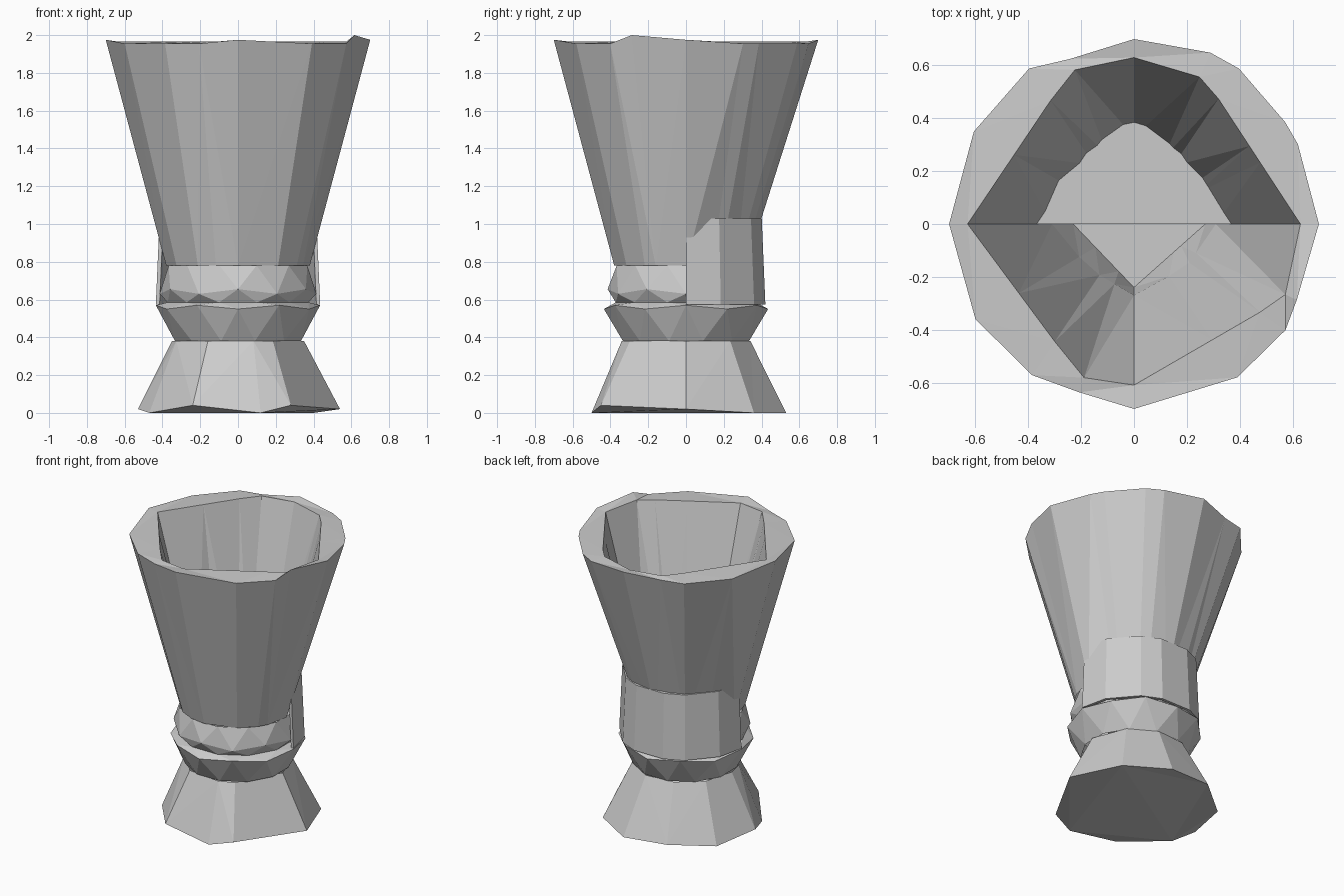
import bpy, bmesh, math
from math import sin, cos, radians, pi, tau

cube = bpy.data.objects.get("Cube")
if cube:
    bpy.data.objects.remove(cube, do_unlink=True)

GREY = (0.6, 0.6, 0.6, 1)
clay = bpy.data.materials.new("plain_grey")
clay.use_nodes = True
clay.diffuse_color = GREY
clay.node_tree.nodes["Principled BSDF"].inputs["Base Color"].default_value = GREY


def loft(name, rings, cap_first=False, cap_last=False):
    """Skin a stack of equal rings of 3D points, flat shaded."""
    bm = bmesh.new()
    loops = [[bm.verts.new(p) for p in ring] for ring in rings]
    n = len(loops[0])
    for a, b in zip(loops, loops[1:]):
        for i in range(n):
            j = (i + 1) % n
            bm.faces.new((a[i], a[j], b[j], b[i]))
    if cap_first:
        bm.faces.new(loops[0][::-1])
    if cap_last:
        bm.faces.new(loops[-1])
    bmesh.ops.triangulate(bm, faces=bm.faces[:])
    mesh = bpy.data.meshes.new(name)
    bm.to_mesh(mesh)
    bm.free()
    mesh.materials.append(clay)
    obj = bpy.data.objects.new(name, mesh)
    bpy.context.collection.objects.link(obj)
    return obj


def polar(deg, r, z):
    return (r * cos(radians(deg)), r * sin(radians(deg)), z)


def reach(corners, deg):
    """Distance from the centre to a polygon's edge in one direction."""
    dx, dy = cos(radians(deg)), sin(radians(deg))
    for (ax, ay), (bx, by) in zip(corners, corners[1:] + corners[:1]):
        ex, ey = bx - ax, by - ay
        det = dx * ey - dy * ex
        if abs(det) > 1e-9:
            t = (ax * ey - ay * ex) / det
            s = (ax * dy - ay * dx) / det
            if t > 0 and -1e-6 <= s <= 1 + 1e-6:
                return t
    return 0.3


# Cup: outer wall, uneven rim, faceted lining and diamond floor in one shell
angles = [0, 26, 34, 56, 66, 90, 111, 124, 150, 180, 211, 236, 252, 270, 304, 325, 335]
lip_r = [.70, .69, .69, .71, .71, .70, .67, .71, .70, .70, .70, .69, .67, .70, .70, .70, .68]
rim_in = [(.63, 0), (.27, .55), (0, .63), (-.24, .58), (-.63, 0), (-.2, -.58), (0, -.61), (.57, -.28)]
wall_in = [(.31, 0), (.2, .18), (0, .33), (-.24, .16), (-.31, 0), (-.17, -.17), (0, -.27), (.2, -.16)]
floor_in = [(.27, 0), (0, .24), (-.23, 0), (0, -.24)]


def lip_z(a):
    return 2.0 if a == 335 else 1.975 if a % 90 == 0 else 1.955


loft("cup", [
    [polar(a, .32 if 0 < a < 180 else .38, .78) for a in angles],
    [polar(a, r, lip_z(a)) for a, r in zip(angles, lip_r)],
    [polar(a, reach(rim_in, a), 1.965) for a in angles],
    [polar(a, reach(wall_in, a), .82) for a in angles],
    [polar(a, reach(floor_in, a), .6) for a in angles],
], cap_last=True)

# Collar: half sleeve around the back of the cup's lower end
arc = [0, 25, 56, 75, 105, 124, 155, 180]


def sleeve(r, z):
    return [polar(a, r, z) for a in arc] + [polar(a, r - .02, z) for a in arc[::-1]]


loft("back_collar", [sleeve(.435, .575), sleeve(.415, 1.03)], True, True)

# Bulb: pinched knob with alternating facets
STEPS = 12


def knob_ring(r, z, turn=0, wave=0):
    return [polar((i + turn) * 360 / STEPS, r, z + wave * (i % 2)) for i in range(STEPS)]


loft("bulb", [
    knob_ring(.345, .38, .5),
    knob_ring(.435, .57, 0, -.02),
    knob_ring(.385, .585, .5),
    knob_ring(.415, .63, 0, .025),
    knob_ring(.38, .78, .5),
])

# Foot: flared ten-sided base with lifted corners at the front
foot = [(.54, 0, .02), (.4, .36, 0), (.12, .53, 0), (-.2, .5, .02), (-.45, .3, 0),
        (-.53, -.02, .02), (-.47, -.18, 0), (-.24, -.47, .04), (.12, -.5, 0), (.28, -.45, .04)]
waist = [polar(math.degrees(math.atan2(y, x)), .35, .38) for x, y, z in foot]
loft("foot", [foot, waist], cap_first=True)
